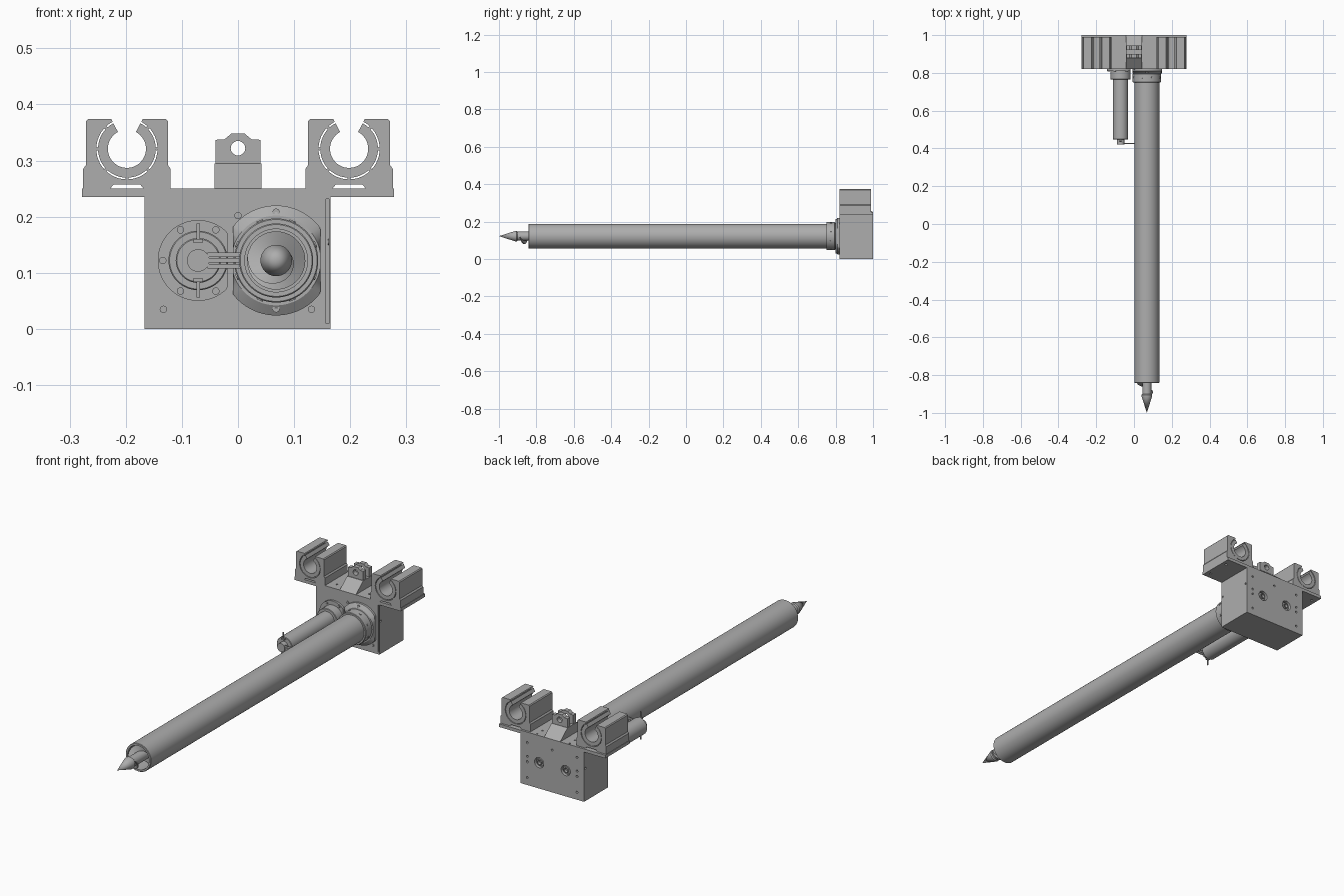
import bpy, bmesh, math
from math import sin, cos, pi, radians
from mathutils import Matrix, Vector

cube = bpy.data.objects.get("Cube")
if cube:
    bpy.data.objects.remove(cube)

GREY = (0.42, 0.42, 0.42, 1)
metal = bpy.data.materials.new("machined grey")
metal.diffuse_color = GREY
metal.use_nodes = True
metal.node_tree.nodes["Principled BSDF"].inputs["Base Color"].default_value = GREY

AX_Z = 0.122          # height of both drive axes
TUBE_X, MOTOR_X = 0.068, -0.071
parts = []


def finish(name, bm):
    bmesh.ops.recalc_face_normals(bm, faces=bm.faces)
    me = bpy.data.meshes.new(name)
    bm.to_mesh(me)
    bm.free()
    me.materials.append(metal)
    ob = bpy.data.objects.new(name, me)
    bpy.context.collection.objects.link(ob)
    parts.append(ob)
    return ob


def add_box(bm, x0, x1, y0, y1, z0, z1):
    m = Matrix.Translation(((x0 + x1) / 2, (y0 + y1) / 2, (z0 + z1) / 2))
    bmesh.ops.create_cube(bm, size=1, matrix=m @ Matrix.Diagonal((x1 - x0, y1 - y0, z1 - z0, 1)))


def box(name, *dims):
    bm = bmesh.new()
    add_box(bm, *dims)
    return finish(name, bm)


def prism(name, pts, y0, y1):
    """Extrude an x-z outline along y."""
    bm = bmesh.new()
    face = bm.faces.new([bm.verts.new((x, y0, z)) for x, z in pts])
    ext = bmesh.ops.extrude_face_region(bm, geom=[face])
    moved = [v for v in ext["geom"] if isinstance(v, bmesh.types.BMVert)]
    bmesh.ops.translate(bm, verts=moved, vec=(0, y1 - y0, 0))
    return finish(name, bm)


def add_lathe(bm, cx, cz, profile, seg=48, clip=(-9, 9)):
    """Revolve (radius, y) points about a y axis; clip flattens the sides."""
    rings = []
    for r, y in profile:
        if r == 0:
            rings.append([bm.verts.new((cx, y, cz))] * seg)
        else:
            rings.append([bm.verts.new((cx + min(max(r * cos(2 * pi * i / seg), clip[0]), clip[1]),
                                        y, cz + r * sin(2 * pi * i / seg))) for i in range(seg)])
    for a, b in zip(rings, rings[1:]):
        for i in range(seg):
            j = (i + 1) % seg
            bm.faces.new(list(dict.fromkeys((a[i], a[j], b[j], b[i]))))


def lathe(name, cx, cz, profile, **kw):
    bm = bmesh.new()
    add_lathe(bm, cx, cz, profile, **kw)
    return finish(name, bm)


def add_pin(bm, centre, direction, r, depth, seg=16):
    rot = Vector(direction).to_track_quat('Z', 'Y').to_matrix().to_4x4()
    bmesh.ops.create_cone(bm, cap_ends=True, segments=seg, radius1=r, radius2=r, depth=depth,
                          matrix=Matrix.Translation(centre) @ rot)


def cut(ob, bm):
    """Subtract a temporary cutter and bake the result."""
    cutter = finish("cutter", bm)
    parts.remove(cutter)
    cutter.hide_render = True
    mod = ob.modifiers.new("cut", 'BOOLEAN')
    mod.operation, mod.object, mod.solver = 'DIFFERENCE', cutter, 'EXACT'
    dg = bpy.context.evaluated_depsgraph_get()
    dg.update()
    baked = bpy.data.meshes.new_from_object(ob.evaluated_get(dg))
    ob.modifiers.clear()
    ob.data = baked
    bpy.data.objects.remove(cutter)


# Gearbox housing with bores, bolt holes and a side cover seam
housing = box("gearbox_housing", -0.167, 0.165, 0.82, 1, 0, 0.237)
bm = bmesh.new()
for x in (TUBE_X, MOTOR_X):
    add_pin(bm, (x, 1, AX_Z), (0, 1, 0), 0.024, 0.03, 32)
for x in (-0.13, 0.13):
    for z in (0.035, 0.11, 0.135, 0.2):
        add_pin(bm, (x, 1, z), (0, 1, 0), 0.005, 0.02)
add_pin(bm, (0, 1, 0.2), (0, 1, 0), 0.005, 0.02)
for side in (-0.167, 0.165):
    for y in (0.83, 0.99):
        add_pin(bm, (side, y, 0.155), (1, 0, 0), 0.005, 0.01)
add_box(bm, 0.157, 0.162, 0.81, 0.83, 0.01, 0.232)
cut(housing, bm)
for x, label in ((TUBE_X, "auger"), (MOTOR_X, "motor")):
    lathe(label + "_rear_bearing", x, AX_Z,
          [(0.009, 0.985), (0.009, 0.998), (0.013, 0.998), (0.013, 0.992), (0.019, 0.992), (0.019, 0.985)])

# Mounting plate
plate = box("mounting_plate", -0.278, 0.278, 0.82, 1, 0.235, 0.25)
bm = bmesh.new()
for x in (-0.085, 0.085):
    for y in (0.86, 0.95, 0.99):
        add_pin(bm, (x, y, 0.25), (0, 0, 1), 0.004, 0.012)
for x in (-0.255, -0.145, 0.145, 0.255):
    for y in (0.85, 0.96):
        add_pin(bm, (x, y, 0.235), (0, 0, 1), 0.006, 0.012)
cut(plate, bm)


# Open rail bearings
def arc(cx, cz, r, a0, a1, n=40):
    return [(cx + r * cos(radians(a0 + (a1 - a0) * i / n)),
             cz + r * sin(radians(a0 + (a1 - a0) * i / n))) for i in range(n + 1)]


HALF = [(0.03, 0.25), (0.078, 0.25), (0.078, 0.285), (0.073, 0.292), (0.073, 0.37), (0.069, 0.374), (0.028, 0.374)]
for s, side in ((1, "left"), (-1, "right")):
    cx, cz = s * 0.198, 0.321
    outline = [(cx + x, z) for x, z in HALF] + arc(cx, cz, 0.0545, 62, -242)
    outline += [(cx - x, z) for x, z in reversed(HALF)]
    outline += [(cx - 0.024, 0.257), (cx + 0.024, 0.257)]
    prism(side + "_bearing_block", outline, 0.82, 0.99)
    prism(side + "_bearing_sleeve", arc(cx, cz, 0.0515, 62, -242) + arc(cx, cz, 0.034, -242, 62), 0.821, 0.989)
    bm = bmesh.new()
    for a in range(-225, 60, 45):
        x, z = arc(cx, cz, 0.053, a, a, 1)[0]
        add_pin(bm, (x, 0.905, z), (0, 1, 0), 0.003, 0.166, 8)
    finish(side + "_sleeve_retainers", bm)

# Central lead nut bracket: sloped base and two drilled lugs
bm = bmesh.new()
base = [(0.82, 0.25), (0.875, 0.295), (0.945, 0.295), (1, 0.25)]
face = bm.faces.new([bm.verts.new((-0.042, y, z)) for y, z in base])
ext = bmesh.ops.extrude_face_region(bm, geom=[face])
bmesh.ops.translate(bm, vec=(0.084, 0, 0), verts=[v for v in ext["geom"] if isinstance(v, bmesh.types.BMVert)])
finish("bracket_base", bm)
right = [(0.04, 0.294), (0.04, 0.337), (0.024, 0.338), (0.012, 0.348)]
for y, label in ((0.878, "front"), (0.922, "rear")):
    lug = prism(label + "_bracket_lug", right + [(-x, z) for x, z in reversed(right)], y, y + 0.022)
    bm = bmesh.new()
    add_pin(bm, (0, y + 0.01, 0.322), (0, 1, 0), 0.013, 0.1, 32)
    cut(lug, bm)

# Auger tube, collar and flattened flange
lathe("auger_tube", TUBE_X, AX_Z,
      [(0.056, 0.76), (0.056, -0.842), (0.064, -0.842), (0.066, -0.84), (0.066, 0.76)], seg=64)
lathe("tube_collar", TUBE_X, AX_Z,
      [(0.06, 0.75), (0.073, 0.75), (0.075, 0.752), (0.075, 0.795), (0.07, 0.797), (0.07, 0.806)], seg=64)
lathe("tube_flange", TUBE_X, AX_Z,
      [(0.06, 0.798), (0.08, 0.798), (0.098, 0.81), (0.098, 0.821)], seg=96, clip=(-0.077, 0.079))
bm = bmesh.new()
for i in range(8):
    d = Vector((cos(pi / 8 + i * pi / 4), 0, sin(pi / 8 + i * pi / 4)))
    add_pin(bm, Vector((TUBE_X, 0.775, AX_Z)) + d * 0.074, d, 0.006, 0.006)
finish("collar_screws", bm)

# Auger shaft with pointed tip and helical flight
lathe("auger_shaft", TUBE_X, AX_Z,
      [(0, -1), (0.028, -0.912), (0.028, -0.905), (0.024, -0.9), (0.024, 0.74), (0, 0.74)])
bm = bmesh.new()
prev, STEPS = None, 150
for i in range(STEPS + 1):
    a = 0.6 - i * 2 * pi / 40
    r = 0.027 + 0.025 * min(1, i / 25)
    y = -0.905 + i * 0.1 / 40
    ring = [bm.verts.new((TUBE_X + q * cos(a), y + dy, AX_Z + q * sin(a)))
            for q, dy in ((0.02, 0), (r, 0), (r, 0.006), (0.02, 0.006))]
    if prev:
        for k in range(4):
            bm.faces.new((prev[k], prev[k - 1], ring[k - 1], ring[k]))
    if i in (0, STEPS):
        bm.faces.new(ring)
    prev = ring
finish("auger_flight", bm)

# Drive motor
lathe("motor_flange", MOTOR_X, AX_Z, [(0.03, 0.81), (0.072, 0.81), (0.072, 0.821)], seg=64, clip=(-1, 0.053))
lathe("motor_gearhead", MOTOR_X, AX_Z,
      [(0.03, 0.765), (0.051, 0.765), (0.053, 0.767), (0.053, 0.812)], seg=64)
lathe("motor_body", MOTOR_X, AX_Z,
      [(0, 0.447), (0.038, 0.447), (0.04, 0.449), (0.04, 0.77)])
lathe("motor_end_cap", MOTOR_X, AX_Z, [(0, 0.422), (0.02, 0.422), (0.02, 0.45)])
bm = bmesh.new()
for s in (-1, 1):
    z = sorted((AX_Z + s * 0.036, AX_Z + s * 0.066))
    add_box(bm, MOTOR_X - 0.003, MOTOR_X + 0.003, 0.438, 0.441, *z)
    z = sorted((AX_Z + s * 0.031, AX_Z + s * 0.038))
    add_box(bm, MOTOR_X - 0.008, MOTOR_X + 0.008, 0.434, 0.45, *z)
finish("motor_terminals", bm)
bm = bmesh.new()
for k in (-1, 0, 1):
    add_box(bm, MOTOR_X + 0.017, 0.005, 0.424, 0.428, AX_Z + k * 0.01 - 0.004, AX_Z + k * 0.01 + 0.004)
finish("motor_link_strips", bm)

# Socket head screws on the front faces
bm = bmesh.new()
spots = [(-0.133, 0.035, 0.82), (0.131, 0.035, 0.82), (0, 0.202, 0.82),
         (TUBE_X, AX_Z + 0.086, 0.803), (TUBE_X, AX_Z - 0.086, 0.803)]
for deg in (60, 120, 180, 240, 300):
    spots.append((MOTOR_X + 0.063 * cos(radians(deg)), AX_Z + 0.063 * sin(radians(deg)), 0.81))
for x, z, y in spots:
    add_lathe(bm, x, z, [(0.0065, y + 0.004), (0.0065, y - 0.003), (0.0035, y - 0.003), (0.0035, y - 0.001),
                         (0, y - 0.001)], seg=16)
finish("front_screws", bm)

# Smooth curved surfaces, keep machined edges crisp
bpy.ops.object.select_all(action='DESELECT')
for ob in parts:
    ob.select_set(True)
bpy.context.view_layer.objects.active = housing
bpy.ops.object.shade_smooth_by_angle(angle=radians(30))
